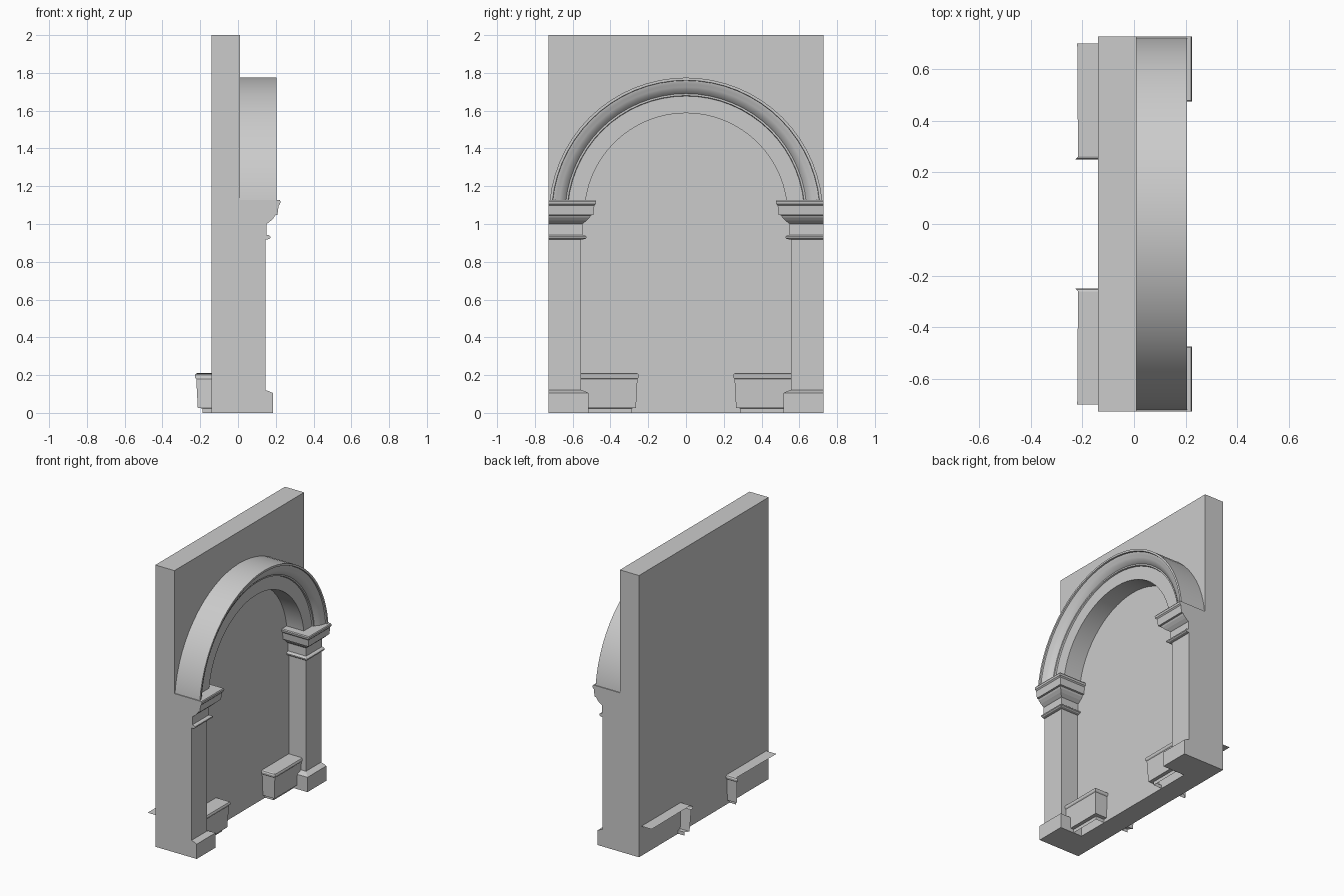
import bpy, math

if "Cube" in bpy.data.objects:
    bpy.data.objects.remove(bpy.data.objects["Cube"])

HALF = 0.727      # half width of the wall
WALL_X = 0.01     # front plane of the wall


def make(name, verts, faces, mirror=False):
    me = bpy.data.meshes.new(name)
    me.from_pydata(verts, [], faces)
    me.update()
    ob = bpy.data.objects.new(name, me)
    bpy.context.collection.objects.link(ob)
    if mirror:
        m = ob.modifiers.new("mirror", 'MIRROR')
        m.use_axis = (False, True, False)
        m.use_mirror_merge = False
    return ob


def stack(rings, sides):
    """Stack rings of equal length, bridging the listed sides of each ring."""
    n = len(rings[0])
    verts = [v for r in rings for v in r]
    faces = []
    for k in range(len(rings) - 1):
        a, b = k * n, (k + 1) * n
        for i in sides:
            j = (i + 1) % n
            faces.append((a + i, a + j, b + j, b + i))
    last = (len(rings) - 1) * n
    faces.append(tuple(range(last, last + n)))
    return verts, faces


# wall slab
bpy.ops.mesh.primitive_cube_add(size=1, location=((WALL_X - 0.14) / 2, 0, 1))
wall = bpy.context.object
wall.name = "wall"
wall.scale = (WALL_X + 0.14, 2 * HALF, 2)

# pillars with base, neck ring and capital: (projection, height)
profile = [(0.04, 0), (0.04, 0.105), (0.025, 0.112), (0.004, 0.12), (0, 0.122),
           (0, 0.918), (0.02, 0.92), (0.027, 0.926), (0.027, 0.934),
           (0.02, 0.94), (0.006, 0.943), (0.006, 1.0), (0.012, 1.004),
           (0.03, 1.018), (0.046, 1.035), (0.052, 1.046), (0.064, 1.048),
           (0.07, 1.098), (0.078, 1.106), (0.08, 1.12), (0.076, 1.127)]
rings = [[(WALL_X, 0.555 - d, z), (0.145 + d, 0.555 - d, z),
          (0.145 + d, HALF, z), (WALL_X, HALF, z)] for d, z in profile]
verts, faces = stack(rings, (0, 1, 2))
faces.append((3, 2, 1, 0))
make("pillars", verts, faces, mirror=True)

# bench blocks: open shells that poke out behind the wall
profile = [(-0.028, 0), (-0.028, 0.024), (-0.004, 0.026), (0.004, 0.18),
           (0.01, 0.186), (0.012, 0.197), (0.008, 0.206), (0, 0.21)]
rings = [[(-0.217 - d, 0.261 - d, z), (0.105 + d, 0.261 - d, z),
          (0.105 + d, 0.7, z), (-0.22, 0.7, z)] for d, z in profile]
verts, faces = stack(rings, (0, 1))
make("bench_blocks", verts, faces, mirror=True)

# moulded arch: profile of (radius, x) swept through a half circle
profile = [(0.725, WALL_X), (0.725, 0.205), (0.711, 0.205), (0.709, 0.195),
           (0.700, 0.194), (0.690, 0.188), (0.675, 0.184), (0.660, 0.175),
           (0.645, 0.162), (0.640, 0.155), (0.630, 0.155), (0.627, 0.145),
           (0.537, 0.145), (0.537, WALL_X)]
SEG, n = 32, len(profile)
verts, faces = [], []
for s in range(SEG + 1):
    a = math.pi * s / SEG
    verts += [(x, r * math.cos(a), 1.05 + r * math.sin(a)) for r, x in profile]
for s in range(SEG):
    for i in range(n - 1):
        p, q = s * n + i, (s + 1) * n + i
        faces.append((p, q, q + 1, p + 1))
arch = make("arch", verts, faces)
bpy.ops.object.select_all(action='DESELECT')
arch.select_set(True)
bpy.context.view_layer.objects.active = arch
bpy.ops.object.shade_smooth_by_angle(angle=math.radians(30))
